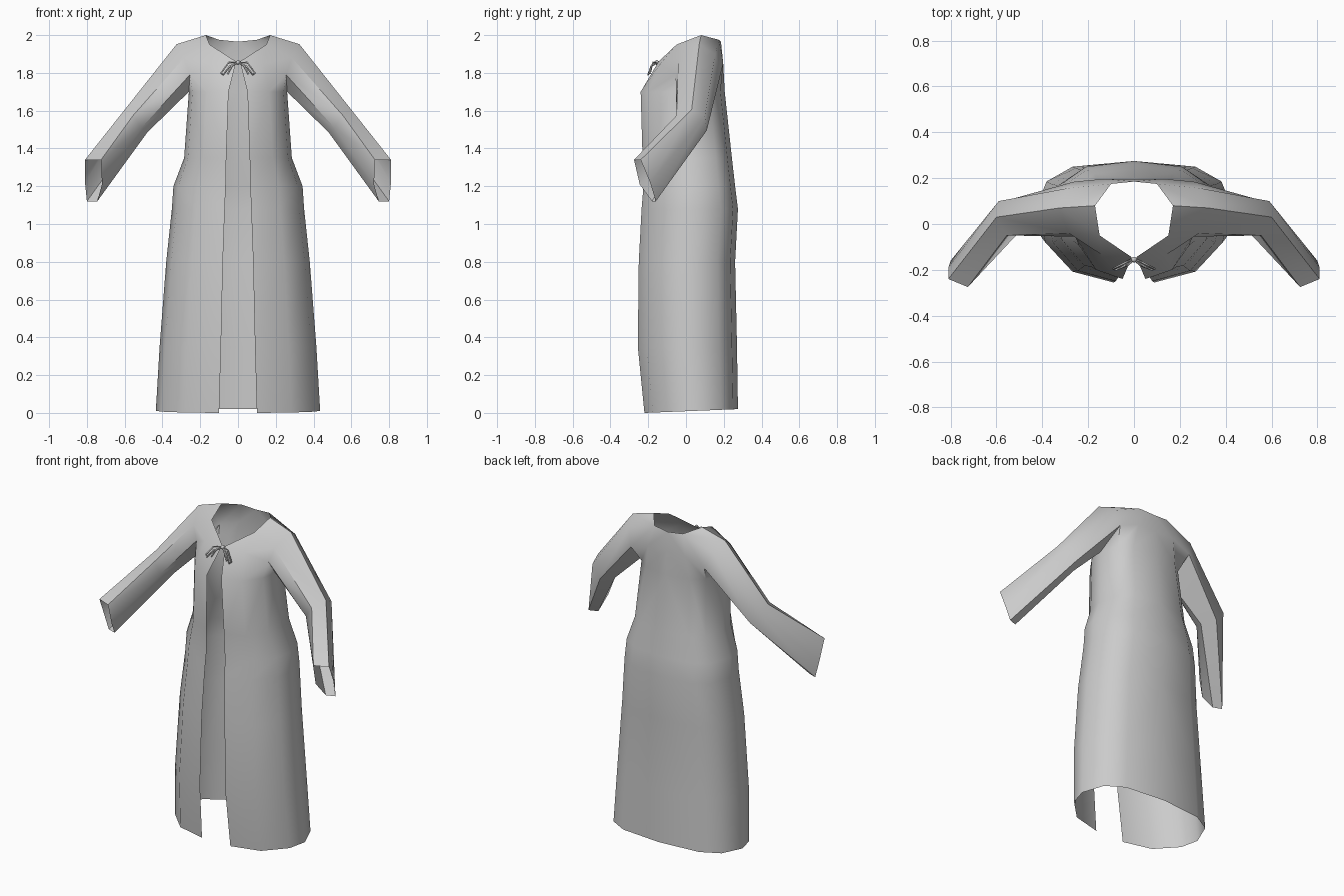
import bpy
import bmesh
import math

cube = bpy.data.objects.get("Cube")
if cube:
    bpy.data.objects.remove(cube, do_unlink=True)

cloth = bpy.data.materials.new("plain grey cloth")
cloth.use_nodes = True
grey = (0.6, 0.6, 0.6, 1)
cloth.diffuse_color = grey
cloth.node_tree.nodes["Principled BSDF"].inputs["Base Color"].default_value = grey


def finish(obj):
    """Give the object its cloth and soft shading."""
    obj.data.materials.append(cloth)
    bpy.ops.object.select_all(action="DESELECT")
    obj.select_set(True)
    bpy.context.view_layer.objects.active = obj
    bpy.ops.object.shade_smooth_by_angle(angle=math.radians(50))


def add_mesh(name, bm):
    mesh = bpy.data.meshes.new(name)
    bmesh.ops.recalc_face_normals(bm, faces=bm.faces)
    bm.to_mesh(mesh)
    bm.free()
    obj = bpy.data.objects.new(name, mesh)
    bpy.context.collection.objects.link(obj)
    mirror = obj.modifiers.new("mirror", "MIRROR")
    mirror.use_clip = True
    finish(obj)
    return obj


def strip(bm, low, high, closed=False):
    """Join two rows of vertices with quads."""
    count = len(low)
    for i in range(count if closed else count - 1):
        j = (i + 1) % count
        bm.faces.new((low[i], low[j], high[j], high[i]))


# Robe: the left half, mirrored
bm = bmesh.new()
vert = bm.verts.new

# Half cross-section from the front edge round to the centre of the back
section = [(0, 0), (0.55, 0.09), (0.91, 0.33), (1, 0.55), (0.84, 0.82), (0.5, 0.95)]
# Height, front edge x, half width, front y, back y
levels = [(0, 0.1, 0.435, -0.22, 0.275), (0.35, 0.09, 0.415, -0.255, 0.27),
          (0.8, 0.08, 0.38, -0.25, 0.26), (1.08, 0.07, 0.35, -0.235, 0.275),
          (1.2, 0.065, 0.342, -0.225, 0.26), (1.35, 0.062, 0.285, -0.23, 0.243),
          (1.7, 0.05, 0.26, -0.24, 0.205)]
rows = []
for z, edge, width, front, back in levels:
    row = []
    for u, v in section:
        lift = 0.02 * v if z == 0 else 0
        row.append(vert((edge + (width - edge) * u, front + (back - front) * v, z + lift)))
    row.append(vert((0, back, z + (0.02 if z == 0 else 0))))
    rows.append(row)
for low, high in zip(rows, rows[1:]):
    strip(bm, low, high)
chest = rows[-1]

# Shoulder yoke: neckline, armhole and the panels between
neck_front = vert((0.01, -0.145, 1.86))
neck_side = vert((0.15, -0.05, 1.95))
neck_top = vert((0.17, 0.08, 2))
neck_back = vert((0.1, 0.175, 1.975))
neck_centre = vert((0, 0.185, 1.965))
breast = vert((0.14, -0.135, 1.85))
blade = vert((0.13, 0.197, 1.85))
spine = vert((0, 0.197, 1.85))
pit = chest[3]
arm_front = vert((0.255, -0.055, 1.79))
arm_upper = vert((0.285, -0.04, 1.88))
arm_top = vert((0.325, 0.07, 1.952))
arm_rear = vert((0.295, 0.155, 1.9))
arm_back = vert((0.26, 0.185, 1.8))
for face in [(chest[0], chest[1], breast, neck_front),
             (chest[1], chest[2], arm_front, breast),
             (chest[2], pit, arm_front),
             (neck_front, breast, neck_side),
             (breast, arm_front, arm_upper, neck_side),
             (neck_side, arm_upper, arm_top, neck_top),
             (arm_top, arm_rear, neck_back, neck_top),
             (pit, chest[4], arm_back),
             (chest[4], chest[5], blade, arm_back),
             (chest[5], chest[6], spine, blade),
             (blade, spine, neck_centre, neck_back),
             (arm_back, blade, neck_back, arm_rear)]:
    bm.faces.new(face)

# Sleeve: armhole to elbow to open cuff
armhole = [pit, arm_front, arm_upper, arm_top, arm_rear, arm_back]
elbow = [vert(p) for p in [(0.48, 0.03, 1.485), (0.51, -0.045, 1.51), (0.555, -0.05, 1.575),
                           (0.6, 0.03, 1.605), (0.59, 0.1, 1.57), (0.53, 0.11, 1.495)]]
cuff = [vert(p) for p in [(0.745, -0.18, 1.12), (0.72, -0.245, 1.21), (0.725, -0.275, 1.34),
                          (0.81, -0.24, 1.34), (0.81, -0.19, 1.22), (0.8, -0.16, 1.12)]]
strip(bm, armhole, elbow, True)
strip(bm, elbow, cuff, True)
add_mesh("robe", bm)


# Tie at the neck: a looped lace on each side, with short ends and a knot
def lace(name, points, closed):
    curve = bpy.data.curves.new(name, "CURVE")
    curve.dimensions = "3D"
    curve.bevel_depth = 0.005
    curve.bevel_resolution = 0
    spline = curve.splines.new("POLY")
    spline.points.add(len(points) - 1)
    for point, place in zip(spline.points, points):
        point.co = (*place, 1)
    spline.use_cyclic_u = closed
    obj = bpy.data.objects.new(name, curve)
    bpy.context.collection.objects.link(obj)
    curve.materials.append(cloth)


loop = [(0, -0.15, 1.855), (0.05, -0.175, 1.855), (0.09, -0.195, 1.8),
        (0.078, -0.2, 1.79), (0.045, -0.185, 1.835)]
tail = [(0, -0.155, 1.855), (0.03, -0.18, 1.84), (0.055, -0.19, 1.795)]
for side, sign in (("left", 1), ("right", -1)):
    lace(side + "_bow_loop", [(sign * x, y, z) for x, y, z in loop], True)
    lace(side + "_bow_tail", [(sign * x, y, z) for x, y, z in tail], False)

bpy.ops.mesh.primitive_ico_sphere_add(subdivisions=1, radius=0.014, location=(0, -0.155, 1.855))
knot = bpy.context.object
knot.name = "bow_knot"
finish(knot)
